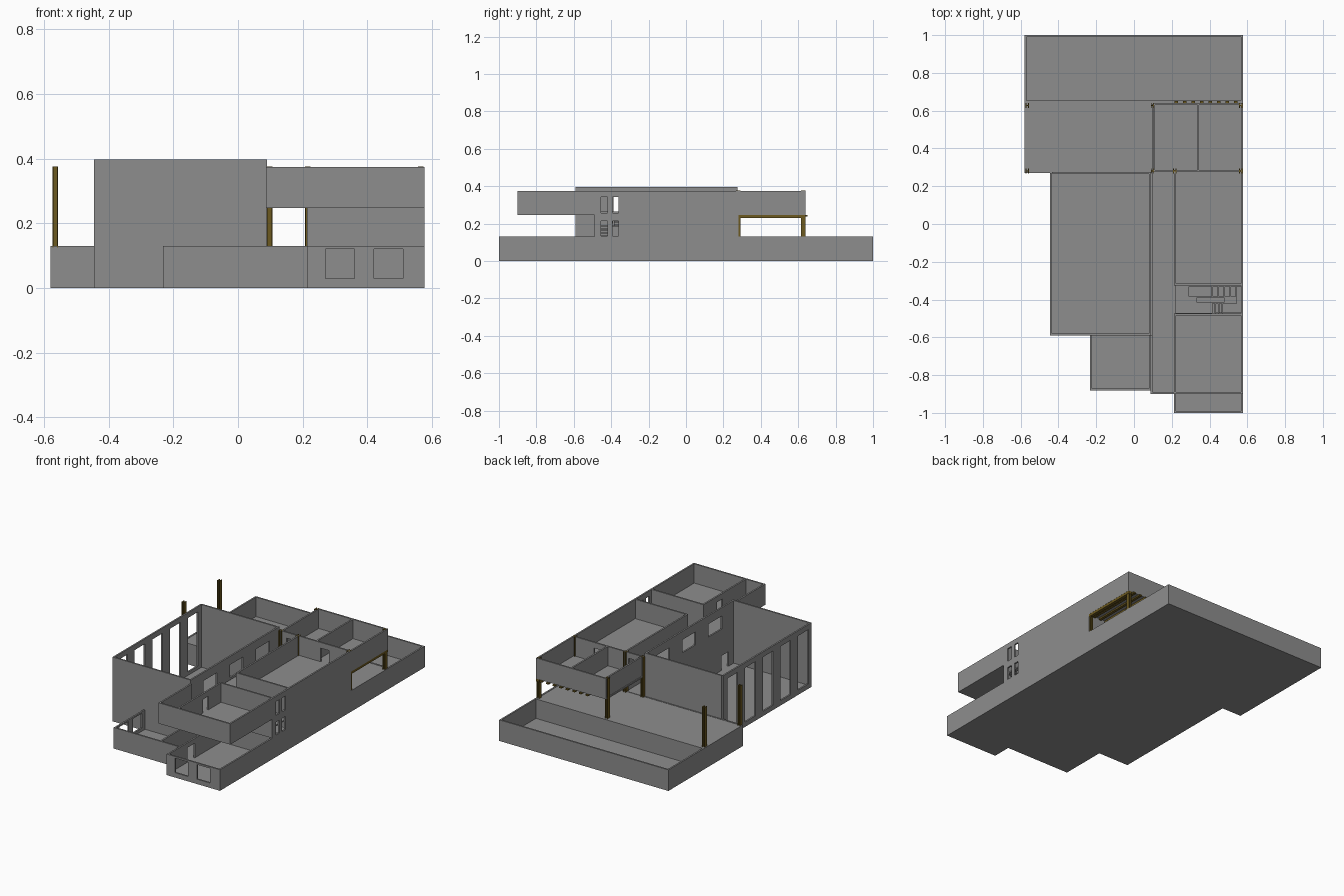
import bpy, bmesh

if "Cube" in bpy.data.objects:
    bpy.data.objects.remove(bpy.data.objects["Cube"])

T = 0.01  # wall thickness
L0, L1, L2 = 0.13, 0.25, 0.375  # storey heights


def material(name, color):
    m = bpy.data.materials.new(name)
    m.diffuse_color = (*color, 1)
    m.use_nodes = True
    m.node_tree.nodes["Principled BSDF"].inputs["Base Color"].default_value = m.diffuse_color
    return m


steel = material("ochre_steel", (0.15, 0.10, 0.014))
concrete = material("dark_concrete", (0.27, 0.27, 0.27))


def finish(name, bm, mat=concrete):
    bmesh.ops.recalc_face_normals(bm, faces=bm.faces)
    me = bpy.data.meshes.new(name)
    bm.to_mesh(me)
    bm.free()
    ob = bpy.data.objects.new(name, me)
    bpy.context.collection.objects.link(ob)
    me.materials.append(mat)
    return ob


def add_box(bm, x0, x1, y0, y1, z0, z1):
    vs = bmesh.ops.create_cube(bm, size=1)["verts"]
    for v in vs:
        v.co = ((x0 + x1) / 2 + v.co.x * (x1 - x0),
                (y0 + y1) / 2 + v.co.y * (y1 - y0),
                (z0 + z1) / 2 + v.co.z * (z1 - z0))


def boxes(name, items, mat=concrete):
    bm = bmesh.new()
    for b in items:
        add_box(bm, *b)
    return finish(name, bm, mat)


def wall(name, axis, at, a0, a1, z0, z1, holes=()):
    """Wall running along axis, occupying at..at+T, with rectangular holes."""
    bm = bmesh.new()
    us = sorted({a0, a1, *[u for h in holes for u in h[:2]]})
    zs = sorted({z0, z1, *[z for h in holes for z in h[2:]]})
    put = (lambda u, z: (u, at, z)) if axis == "x" else (lambda u, z: (at, u, z))
    grid = {(u, z): bm.verts.new(put(u, z)) for u in us for z in zs}
    for u, v in zip(us, us[1:]):
        for z, w in zip(zs, zs[1:]):
            if any(h[0] <= u and v <= h[1] and h[2] <= z and w <= h[3] for h in holes):
                continue
            bm.faces.new([grid[k] for k in ((u, z), (v, z), (v, w), (u, w))])
    out = bmesh.ops.extrude_face_region(bm, geom=bm.faces[:])["geom"]
    step = (0, T, 0) if axis == "x" else (T, 0, 0)
    bmesh.ops.translate(bm, vec=step, verts=[g for g in out if isinstance(g, bmesh.types.BMVert)])
    return finish(name, bm)


# Ground slab
boxes("ground_slab", [
    (-0.58, 0.577, 0.27, 1.0, 0, 0.01),
    (-0.445, 0.09, -0.585, 0.27, 0, 0.01),
    (-0.232, 0.213, -0.882, -0.585, 0, 0.01),
    (0.09, 0.213, -0.585, 0.27, 0, 0.01),
    (0.213, 0.577, -1.0, 0.27, 0, 0.01)])

# Back yard walls
wall("yard_back_wall", "x", 1 - T, -0.58, 0.577, 0, L0)
wall("yard_left_wall", "y", -0.58, 0.27, 1 - T, 0, L0)
wall("yard_front_wall", "x", 0.27, -0.58, 0.577, 0, L0)
wall("yard_terrace_wall", "x", 0.645, -0.57, 0.567, 0, L0)

# Terrace and first floor slabs
boxes("terrace_slab", [(-0.57, 0.567, 0.28, 0.645, L0 - 0.01, L0 - 0.002)])
boxes("first_floor_slab", [(0.1, 0.567, -0.32, 0.27, L0 - 0.01, L0 - 0.002)])

# Long right-hand wall of the lowest storey
wall("lower_right_wall", "y", 0.577 - T, -1 + T, 1 - T, 0, L0)

# Front room with two big openings
wall("front_room_wall", "x", -1.0, 0.213, 0.577, 0, L0,
     [(0.27, 0.36, 0.03, 0.12), (0.42, 0.51, 0.03, 0.12)])
wall("front_room_left_wall", "y", 0.213, -1 + T, 0.27, 0, L0,
     [(-0.81, -0.74, 0.01, 0.1)])
wall("front_room_back_wall", "x", -0.48, 0.223, 0.567, 0, L0)

# Small side room, its front running on across the corridor
wall("side_room_front", "x", -0.882, -0.232, 0.213, 0, L0)
wall("side_room_left", "y", -0.232, -0.872, -0.585, 0, L0,
     [(-0.84, -0.75, 0.03, 0.12), (-0.71, -0.62, 0.03, 0.12)])
wall("corridor_left", "y", 0.08, -0.872, -0.585, 0, L0)

# Tall hall: five tall windows on the left, gallery windows on the right
HT = 0.397
tall = [(c - 0.05, c + 0.05, 0.03, 0.365) for c in (-0.51 + 0.173 * i for i in range(5))]
wall("hall_left_wall", "y", -0.445, -0.585, 0.27, 0, HT, tall)
wall("hall_front_wall", "x", -0.59, -0.445, 0.09, 0, HT)
wall("hall_back_wall", "x", 0.265, -0.435, 0.09, 0, HT)
wall("hall_right_wall", "y", 0.08, -0.58, 0.265, 0, HT,
     [(c - 0.065, c + 0.065, 0.265, 0.345) for c in (-0.4, -0.143, 0.114)]
     + [(-0.53, -0.46, 0.01, 0.1)])

# Middle storey
stair_win = [(-0.455, -0.42), (-0.393, -0.36)]
wall("middle_right_wall", "y", 0.577 - T, -0.48, 0.27, L0, L1,
     [(*w, 0.135, 0.215) for w in stair_win])
wall("middle_front_wall", "x", -0.49, 0.213, 0.577, L0, L1)
wall("middle_left_wall", "y", 0.213, -0.48, 0.27, L0, L1, [(-0.46, -0.4, L0 + 0.005, 0.22)])
wall("middle_back_wall", "x", 0.27, 0.213, 0.577, L0, L1)
wall("middle_stair_wall", "x", -0.325, 0.223, 0.567, L0, L1)

# Upper storey floor, leaving the stairwell open
F = (L1 - 0.003, L1 + 0.006)
boxes("upper_floor", [
    (0.095, 0.213, -0.89, 0.635, *F),
    (0.213, 0.567, -0.89, -0.48, *F),
    (0.213, 0.567, -0.325, 0.635, *F)])

# Upper storey walls
B = L1 - 0.003
wall("upper_right_wall", "y", 0.577 - T, -0.89, 0.635, B, L2,
     [(*w, 0.257, 0.342) for w in stair_win])
wall("upper_front_wall", "x", -0.9, 0.087, 0.577, B, L2)
wall("upper_left_wall", "y", 0.087, -0.89, -0.59, B, L2)
wall("upper_back_wall", "x", 0.63, 0.1, 0.577, B, L2)
wall("upper_back_left_wall", "y", 0.1, 0.285, 0.63, B, L2)
wall("upper_back_divider", "y", 0.335, 0.285, 0.63, B, L2)
wall("upper_cross_wall", "x", 0.275, 0.09, 0.567, B, L2,
     [(0.138, 0.192, 0.256, 0.34), (0.372, 0.428, 0.256, 0.34)])
wall("upper_front_room_left", "y", 0.213, -0.89, -0.48, B, L2, [(-0.662, -0.608, 0.256, 0.34)])
wall("upper_front_room_back", "x", -0.485, 0.213, 0.567, B, L2)
wall("upper_main_room_left", "y", 0.213, -0.325, 0.275, B, L2)
wall("upper_main_room_front", "x", -0.325, 0.223, 0.567, B, L2)

# Two storeys of folded stairs with a half landing and a centre rail
for n, (z0, z1) in enumerate(((0.01, L0), (L0, L1))):
    h = (z1 - z0) / 16
    steps = []
    for i in range(7):
        z = z0 + h * (i + 1)
        steps.append((0.412 + i * 0.0186, 0.43 + i * 0.0186, -0.47, -0.42, z - 0.008, z))
    mid = z0 + 8 * h
    steps.append((0.543, 0.567, -0.472, -0.327, mid - 0.008, mid))
    for i in range(8):
        z = mid + h * (i + 1)
        steps.append((0.51 - i * 0.0315, 0.54 - i * 0.0315, -0.385, -0.33, z - 0.008, z))
    steps.append((0.33, 0.48, -0.415, -0.39, z0 + 0.07, z0 + 0.1))
    boxes(f"stairs_{n + 1}", steps)


# H-section steel posts
def post(x, y):
    z = (L0 - 0.005, L2 + 0.001)
    boxes("steel_post", [
        (x - 0.009, x - 0.005, y - 0.0125, y + 0.0125, *z),
        (x + 0.005, x + 0.009, y - 0.0125, y + 0.0125, *z),
        (x - 0.005, x + 0.005, y - 0.002, y + 0.002, *z)], steel)


for x in (-0.565, 0.098, 0.565):
    for y in (0.28, 0.627):
        post(x, y)
post(0.216, 0.28)

# Beam and joists under the overhanging back rooms
boxes("edge_beam", [(0.557, 0.576, 0.268, 0.64, 0.231, B)], steel)
boxes("joists", [(0.215 + i * 0.045, 0.232 + i * 0.045, 0.28, 0.65, 0.238, B)
                 for i in range(8)], steel)
